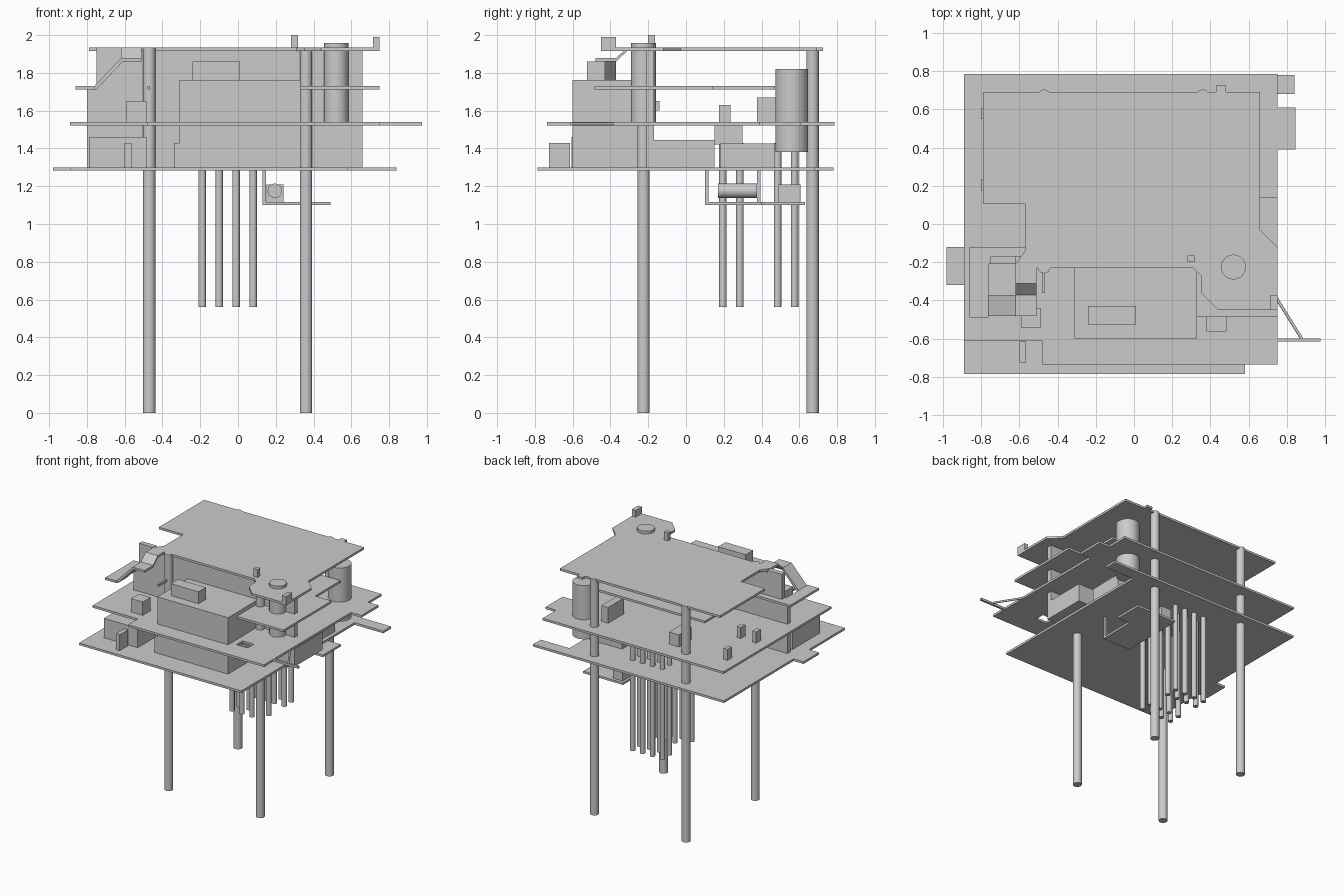
import bpy, bmesh
from math import atan2, hypot
from mathutils import Vector

if "Cube" in bpy.data.objects:
    bpy.data.objects.remove(bpy.data.objects["Cube"], do_unlink=True)


def finish(name, bm):
    bmesh.ops.recalc_face_normals(bm, faces=bm.faces)
    mesh = bpy.data.meshes.new(name)
    bm.to_mesh(mesh)
    bm.free()
    obj = bpy.data.objects.new(name, mesh)
    bpy.context.collection.objects.link(obj)
    return obj


def prism(name, outline, low, high, axis="z"):
    """Extrude a flat outline along one axis from low to high."""
    place = {"x": lambda u, v: (low, u, v),
             "y": lambda u, v: (u, low, v),
             "z": lambda u, v: (u, v, low)}[axis]
    bm = bmesh.new()
    face = bm.faces.new([bm.verts.new(place(u, v)) for u, v in outline])
    move = Vector([high - low if a == axis else 0 for a in "xyz"])
    ext = bmesh.ops.extrude_face_region(bm, geom=[face])
    bmesh.ops.translate(bm, vec=move, verts=[
        v for v in ext["geom"] if isinstance(v, bmesh.types.BMVert)])
    return finish(name, bm)


def box(name, x0, x1, y0, y1, z0, z1):
    return prism(name, [(x0, y0), (x1, y0), (x1, y1), (x0, y1)], z0, z1)


def rod(name, start, end, radius, sides=24):
    start, end = Vector(start), Vector(end)
    span = end - start
    bm = bmesh.new()
    bmesh.ops.create_cone(bm, cap_ends=True, segments=sides, radius1=radius,
                          radius2=radius, depth=span.length)
    turn = Vector((0, 0, 1)).rotation_difference(span).to_matrix().to_4x4()
    bmesh.ops.transform(bm, matrix=turn, verts=bm.verts)
    bmesh.ops.translate(bm, vec=(start + end) / 2, verts=bm.verts)
    for f in bm.faces:
        f.smooth = len(f.verts) == 4
    for e in bm.edges:
        e.smooth = all(len(f.verts) == 4 for f in e.link_faces)
    return finish(name, bm)


BASE, DECK, SHELF, ROOF = 1.30, 1.54, 1.73, 1.935
THICK = 0.018

# Bottom plate with side tab and rear finger
prism("bottom_plate", [
    (-.89, -.785), (.58, -.785), (.58, .68), (.84, .68), (.84, .78),
    (-.89, .78), (-.89, -.12), (-.98, -.12), (-.98, -.32), (-.89, -.32)],
    BASE - THICK, BASE)

# Middle plate with a rectangular opening
middle = prism("middle_plate", [
    (-.89, -.61), (-.48, -.61), (-.48, -.735), (.75, -.735), (.75, .39),
    (.845, .39), (.845, .61), (.75, .61), (.75, .785), (-.89, .785)],
    DECK - THICK, DECK)
cutter = box("opening_cutter", .38, .48, -.56, -.48, DECK - .1, DECK + .1)
cutter.hide_render = True
cut = middle.modifiers.new("opening", "BOOLEAN")
cut.operation = "DIFFERENCE"
cut.solver = "EXACT"
cut.object = cutter
bpy.context.view_layer.objects.active = middle
bpy.ops.object.modifier_apply(modifier=cut.name)
bpy.data.objects.remove(cutter, do_unlink=True)

# Inner shelf, partly covered by the top plate
prism("shelf_plate", [
    (-.86, -.49), (-.76, -.49), (-.76, -.21), (.33, -.21), (.33, -.485),
    (.75, -.485), (.75, .14), (.6, .14), (.6, .47), (-.5, .47),
    (-.5, -.12), (-.86, -.12)], SHELF - THICK, SHELF)

# Top plate
prism("top_plate", [
    (-.79, .69), (-.79, .105), (-.57, .105), (-.57, -.14), (-.62, -.21),
    (-.62, -.31), (-.51, -.31), (-.51, -.23), (.31, -.23), (.35, -.27),
    (.35, -.36), (.44, -.45), (.75, -.45), (.75, -.12), (.66, -.03),
    (.66, .69), (.48, .69), (.48, .725), (.43, .725), (.43, .69)],
    ROOF - THICK, ROOF)

# Four long legs
for side, x in (("right", -.47), ("left", .36)):
    for end, y in (("front", -.225), ("rear", .67)):
        rod(f"{end}_{side}_leg", (x, y, 0), (x, y, ROOF), .033)

# Grid of hanging pins
for x in (-.19, -.10, -.01, .08):
    for y in (.195, .285, .485, .575):
        rod("hanging_pin", (x, y, .56), (x, y, 1.43), .02, 16)

# Upright partition and main housing
prism("partition", [
    (-.80, BASE), (.66, BASE), (.66, ROOF - THICK), (-.62, ROOF - THICK),
    (-.62, ROOF), (-.75, ROOF), (-.75, SHELF), (-.80, SHELF)],
    -.21, -.17, "y")
box("main_housing", -.31, .33, -.60, -.21, BASE, 1.762)
box("housing_base", -.34, .33, -.598, -.21, BASE, 1.43)
box("housing_button", -.24, .01, -.525, -.43, 1.762, 1.86)

# Bent strap from the shelf up to the top plate
prism("strap_ramp", [
    (-.78, SHELF - THICK), (-.75, SHELF - THICK), (-.61, 1.86), (-.51, 1.86),
    (-.51, 1.878), (-.62, 1.878), (-.76, SHELF), (-.78, SHELF)],
    -.48, -.37, "y")
prism("strap_riser", [
    (-.37, 1.86), (-.31, ROOF - THICK), (-.31, ROOF), (-.37, 1.878)],
    -.62, -.51, "x")

# Round posts
rod("front_post", (.52, -.225, DECK), (.52, -.225, 1.958), .065, 32)
rod("rear_drum", (.53, .56, 1.38), (.53, .56, 1.82), .087, 32)

# Side arm and its brace
box("side_arm", .74, .975, -.615, -.598, DECK - THICK, DECK)
rod("arm_brace", (.74, -.38, DECK - .01), (.88, -.605, DECK - .01), .008, 8)

# Small blocks: x, y and z ranges
blocks = {
    "top_stud": (.28, .317, -.2, -.165, ROOF, 2.0),
    "top_corner_stud": (.715, .75, -.45, -.37, ROOF - THICK, 1.99),
    "deck_front_block": (-.59, -.485, -.54, -.44, DECK, 1.65),
    "deck_side_block": (-.80, -.765, .175, .235, DECK, 1.63),
    "deck_corner_block": (-.80, -.765, .55, .605, DECK, 1.63),
    "deck_inner_block": (-.66, -.625, .175, .235, DECK, 1.63),
    "deck_rear_block": (-.37, -.28, .46, .62, DECK, 1.64),
    "deck_drum_block": (.30, .36, .375, .58, DECK, 1.67),
    "deck_post_block": (.38, .46, -.2, -.14, 1.60, 1.65),
    "base_corner_block": (-.79, -.485, -.605, -.25, BASE, 1.46),
    "base_front_block": (-.60, -.565, -.725, -.615, BASE, 1.43),
    "base_side_block": (.38, .66, -.17, .15, BASE, 1.445),
    "base_middle_block": (.25, .55, .18, .47, BASE, 1.425),
    "deck_under_block": (.25, .45, .15, .30, 1.42, DECK - THICK),
    "right_leg_tab": (-.48, -.465, -.36, -.23, SHELF - THICK, SHELF),
    "left_leg_tab": (.33, .347, -.36, -.23, SHELF - THICK, SHELF),
}
for name, limits in blocks.items():
    box(name, *limits)

# Tray hung below the bottom plate
prism("hanging_tray", [
    (.13, .10), (.38, .10), (.38, .40), (.49, .40), (.49, .63), (.13, .63)],
    1.10, 1.117)
for x, y in ((.13, .10), (.362, .10), (.13, .377)):
    box("tray_hanger", x, x + .018, y, y + .018, 1.10, BASE - THICK)
rod("tray_roller", (.195, .17, 1.176), (.195, .377, 1.176), .038)
box("tray_block", .15, .24, .49, .605, 1.117, 1.21)
